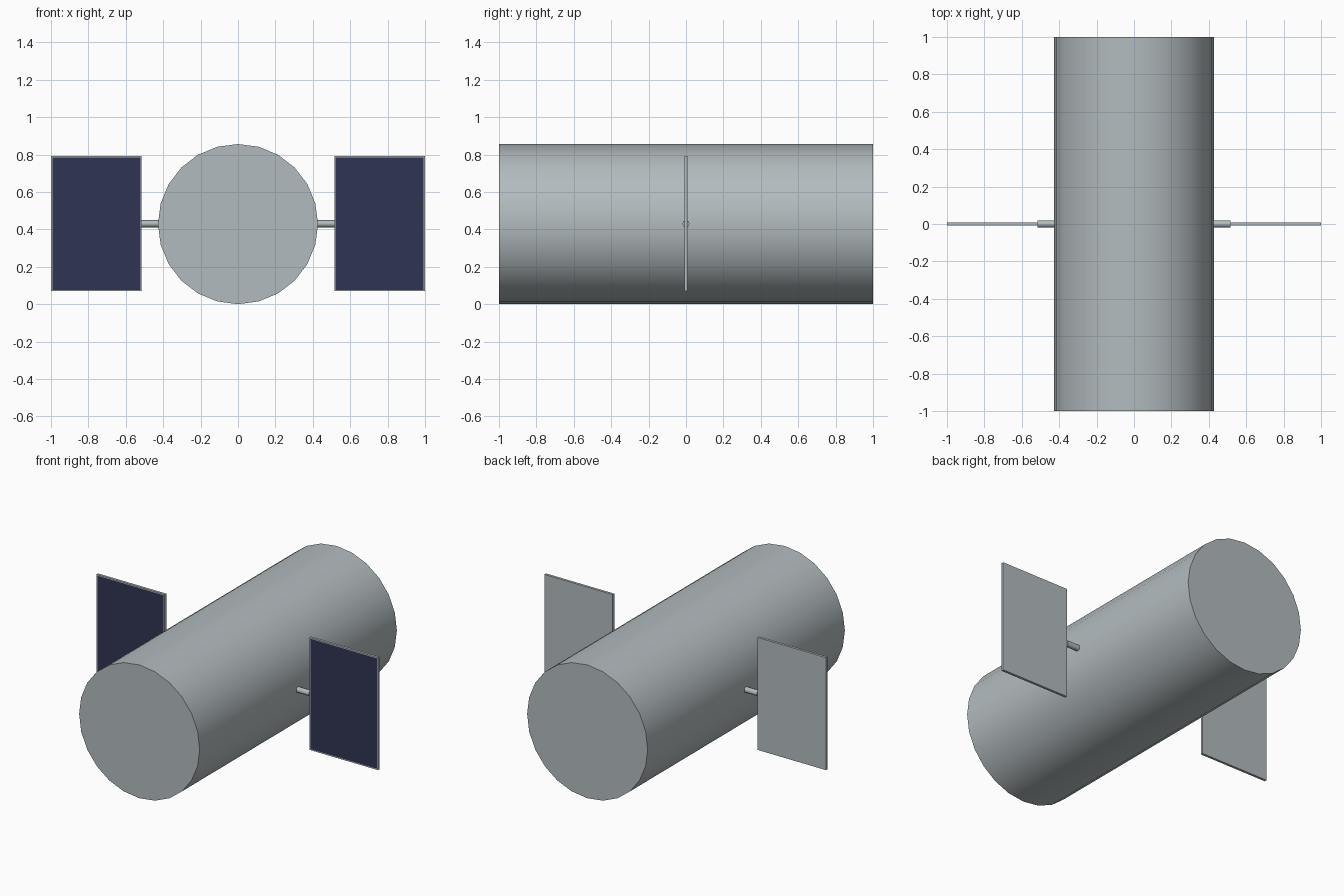
import bpy, bmesh, math

cube = bpy.data.objects.get("Cube")
if cube:
    bpy.data.objects.remove(cube, do_unlink=True)

RADIUS = 0.428
MID_Z = 0.43


def material(name, rgb):
    mat = bpy.data.materials.new(name)
    mat.use_nodes = True
    colour = (*rgb, 1)
    mat.diffuse_color = colour
    mat.node_tree.nodes["Principled BSDF"].inputs["Base Color"].default_value = colour
    return mat


metal = material("light grey metal", (0.45, 0.50, 0.52))
cells = material("dark blue cells", (0.028, 0.036, 0.085))


def cylinder(name, sides, radius, length, location, rotation):
    bpy.ops.mesh.primitive_cylinder_add(vertices=sides, radius=radius, depth=length,
                                        location=location, rotation=rotation)
    obj = bpy.context.object
    obj.name = name
    obj.data.materials.append(metal)
    bpy.ops.object.shade_smooth_by_angle(angle=math.radians(50))
    return obj


def panel(name, x):
    # Thin framed plate with the cell area inset on its front face
    bm = bmesh.new()
    bmesh.ops.create_cube(bm, size=1)
    bmesh.ops.scale(bm, vec=(0.485, 0.016, 0.722), verts=bm.verts)
    front = min(bm.faces, key=lambda f: f.calc_center_median().y)
    bmesh.ops.inset_region(bm, faces=[front], thickness=0.01)
    front.material_index = 1
    mesh = bpy.data.meshes.new(name)
    bm.to_mesh(mesh)
    bm.free()
    mesh.materials.append(metal)
    mesh.materials.append(cells)
    obj = bpy.data.objects.new(name, mesh)
    obj.location = (x, 0, MID_Z)
    bpy.context.collection.objects.link(obj)


# Main body, lying front to back
cylinder("body", 24, RADIUS, 2, (0, 0, RADIUS), (math.pi / 2, 0, 0))

# Strut and panel on each side
for side, s in (("left", 1), ("right", -1)):
    cylinder(side + "_strut", 8, 0.019, 0.115, (s * 0.4575, 0, MID_Z), (0, math.pi / 2, 0))
    panel(side + "_panel", s * 0.7575)
